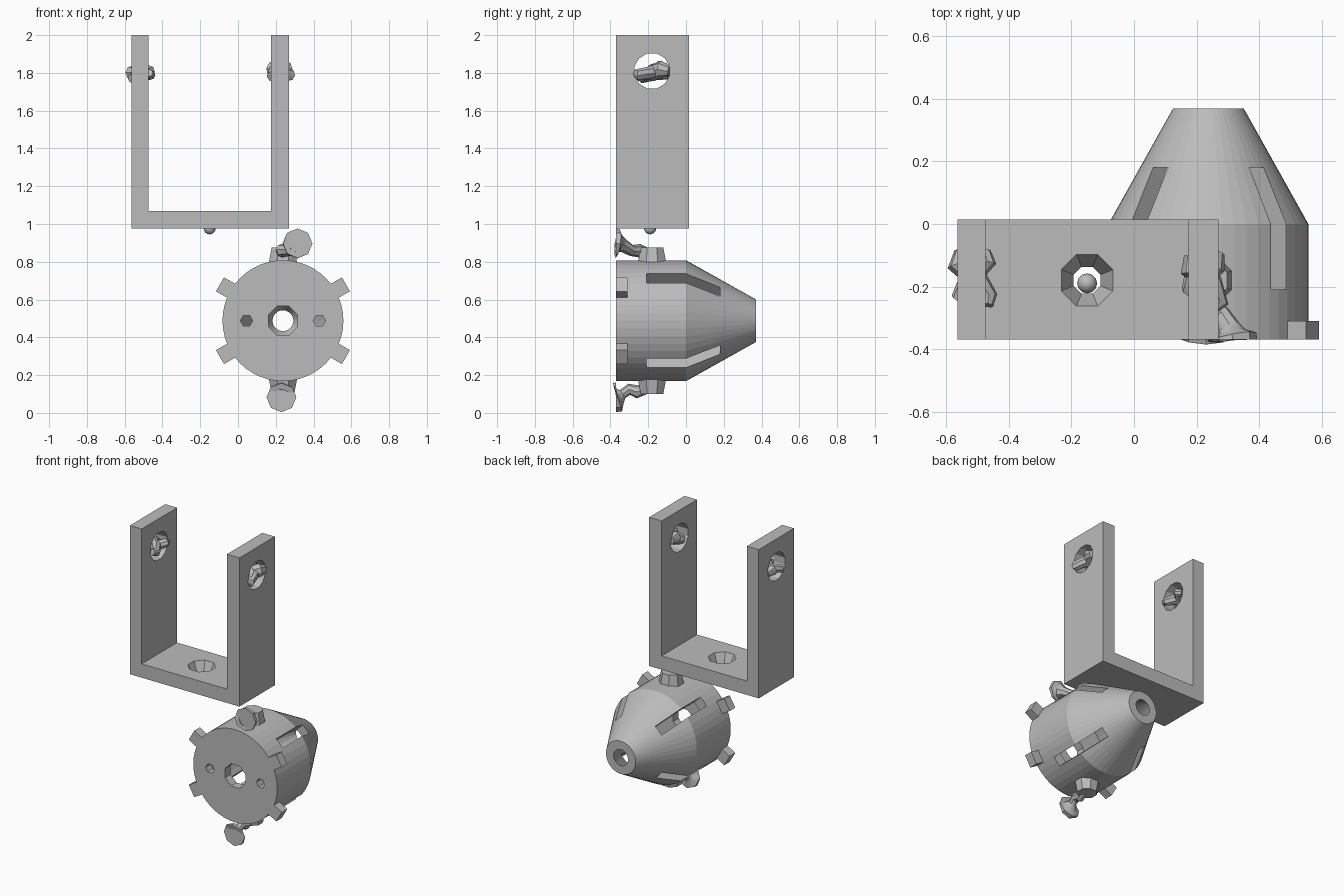
import bpy, bmesh
from math import radians, pi
from mathutils import Matrix, Vector

default = bpy.data.objects.get("Cube")
if default:
    bpy.data.objects.remove(default)

grey = bpy.data.materials.new("plain grey")
grey.use_nodes = True
COLOUR = (0.5, 0.5, 0.5, 1)
grey.diffuse_color = COLOUR
grey.node_tree.nodes["Principled BSDF"].inputs["Base Color"].default_value = COLOUR

CX, CZ = 0.238, 0.488          # axis of the hollow nose body
JOINT_Y = -0.18                # line of holes and bosses


def finish(name, bm, matrix=Matrix()):
    bmesh.ops.recalc_face_normals(bm, faces=bm.faces)
    bm.transform(matrix)
    mesh = bpy.data.meshes.new(name)
    bm.to_mesh(mesh)
    bm.free()
    mesh.materials.append(grey)
    obj = bpy.data.objects.new(name, mesh)
    bpy.context.collection.objects.link(obj)
    return obj


def select(obj):
    bpy.ops.object.select_all(action="DESELECT")
    obj.select_set(True)
    bpy.context.view_layer.objects.active = obj


def smooth(obj, angle=30):
    select(obj)
    bpy.ops.object.shade_smooth_by_angle(angle=radians(angle))


def lathe(name, profile, sides, matrix):
    """Spin (radius, height) points about z."""
    bm = bmesh.new()
    verts = [bm.verts.new((r, 0, h)) for r, h in profile]
    edges = [bm.edges.new(pair) for pair in zip(verts, verts[1:])]
    bmesh.ops.spin(bm, geom=verts + edges, axis=(0, 0, 1), cent=(0, 0, 0),
                   angle=2 * pi, steps=sides)
    bmesh.ops.remove_doubles(bm, verts=bm.verts, dist=1e-4)
    return finish(name, bm, matrix)


def cone(name, r1, r2, depth, sides, matrix):
    bm = bmesh.new()
    bmesh.ops.create_cone(bm, cap_ends=True, segments=sides, radius1=r1,
                          radius2=r2, depth=depth)
    return finish(name, bm, matrix @ Matrix.Rotation(pi / sides, 4, "Z"))


def box(name, size, matrix):
    bm = bmesh.new()
    bmesh.ops.create_cube(bm, size=1, matrix=Matrix.Diagonal((*size, 1)))
    return finish(name, bm, matrix)


def cut(target, cutter):
    cutter.hide_render = True
    mod = target.modifiers.new("cut", "BOOLEAN")
    mod.operation, mod.solver, mod.object = "DIFFERENCE", "EXACT", cutter
    select(target)
    bpy.ops.object.modifier_apply(modifier=mod.name)
    bpy.data.objects.remove(cutter)


def horn(name, points):
    """Bent rod through (x, y, z, radius) points."""
    curve = bpy.data.curves.new(name, "CURVE")
    curve.dimensions = "3D"
    curve.bevel_depth, curve.bevel_resolution = 1, 2
    curve.use_fill_caps = True
    spline = curve.splines.new("POLY")
    spline.points.add(len(points) - 1)
    for p, (x, y, z, r) in zip(spline.points, points):
        p.co, p.radius = (x, y, z, 1), r
    curve.materials.append(grey)
    obj = bpy.data.objects.new(name, curve)
    bpy.context.collection.objects.link(obj)
    select(obj)
    bpy.ops.object.convert(target="MESH")
    smooth(bpy.context.object, 40)


def at(x, y, z):
    return Matrix.Translation((x, y, z))


def around(angle, radius, y):
    """Place at an angle and radius round the body axis, x pointing out."""
    return (at(CX, y, CZ) @ Matrix.Rotation(radians(-angle), 4, "Y")
            @ at(radius, 0, 0))


TO_Y = Matrix.Rotation(-pi / 2, 4, "X")
TO_X = Matrix.Rotation(pi / 2, 4, "Y")

# U bracket
bm = bmesh.new()
outline = [(-.565, .975), (.27, .975), (.27, 2), (.175, 2),
           (.175, 1.07), (-.475, 1.07), (-.475, 2), (-.565, 2)]
face = bm.faces.new([bm.verts.new((x, -.37, z)) for x, z in outline])
grown = bmesh.ops.extrude_face_region(bm, geom=[face])["geom"]
bmesh.ops.translate(bm, vec=(0, .385, 0),
                    verts=[v for v in grown if isinstance(v, bmesh.types.BMVert)])
bracket = finish("bracket", bm)
for x in (-.52, .222):
    cut(bracket, cone("arm_hole", .096, .096, .2, 12, at(x, JOINT_Y, 1.81) @ TO_X))
cut(bracket, cone("base_hole", .045, .09, .1, 8, at(-.15, JOINT_Y, 1.022)))

# Hollow body: straight drum running into a tapered nose
body = lathe("nose_body", [(0, -.37), (.32, -.37), (.32, 0), (.113, .37),
                           (.055, .37), (.25, 0), (.25, -.31), (0, -.31)],
             48, at(CX, 0, CZ) @ TO_Y)
cut(body, cone("front_hole", .083, .083, .2, 8, at(CX, -.35, CZ) @ TO_Y))
for side in (-1, 1):
    cut(body, cone("pin_hole", .033, .033, .2, 6,
                   at(CX + side * .193, -.35, CZ) @ TO_Y))
for angle in (45, 135, 225, 315):
    cut(body, box("slot", (.3, .39, .068), around(angle, .27, -.015)))
smooth(body, 5)

# Locking tabs round the front rim
for angle in (30, 150, 210, 330):
    box("rim_tab", (.1, .06, .085), around(angle, .335, -.34))

# Tapered bosses above and below the drum
for name, angle in (("top_boss", 90), ("bottom_boss", 270)):
    cone(name, .085, .065, .1, 8, around(angle, .337, JOINT_Y) @ TO_X)

# Flared levers with round end plates
horn("top_lever", [(.315, -.37, .897, .079), (.315, -.362, .897, .078),
                   (.312, -.355, .895, .05), (.305, -.33, .885, .035),
                   (.28, -.29, .86, .03), (.235, -.25, .86, .036),
                   (.23, -.2, .84, .03)])
horn("bottom_lever", [(.23, -.37, .083, .079), (.23, -.362, .083, .078),
                      (.23, -.355, .088, .045), (.23, -.335, .1, .026),
                      (.232, -.3, .125, .03), (.235, -.26, .112, .035),
                      (.238, -.2, .13, .026)])

# Bent links held in the arm holes
horn("left_link", [(.25, -.27, 1.8, .02), (.27, -.25, 1.79, .033),
                   (.25, -.19, 1.8, .035), (.19, -.14, 1.82, .045),
                   (.19, -.1, 1.82, .03)])
horn("left_cross_link", [(.18, -.22, 1.78, .03), (.2, -.18, 1.8, .045),
                         (.25, -.13, 1.82, .045), (.26, -.09, 1.81, .03)])
horn("right_link", [(-.47, -.26, 1.8, .02), (-.465, -.23, 1.79, .028),
                    (-.5, -.18, 1.8, .035), (-.56, -.13, 1.8, .038),
                    (-.55, -.09, 1.79, .025)])
horn("right_cross_link", [(-.56, -.24, 1.77, .026), (-.53, -.18, 1.79, .032),
                          (-.47, -.12, 1.81, .03), (-.48, -.09, 1.8, .022)])

# Small pin end sitting in the base hole
bm = bmesh.new()
bmesh.ops.create_uvsphere(bm, u_segments=12, v_segments=8, radius=.032)
smooth(finish("base_pin", bm, at(-.15, -.19, .977)), 40)
